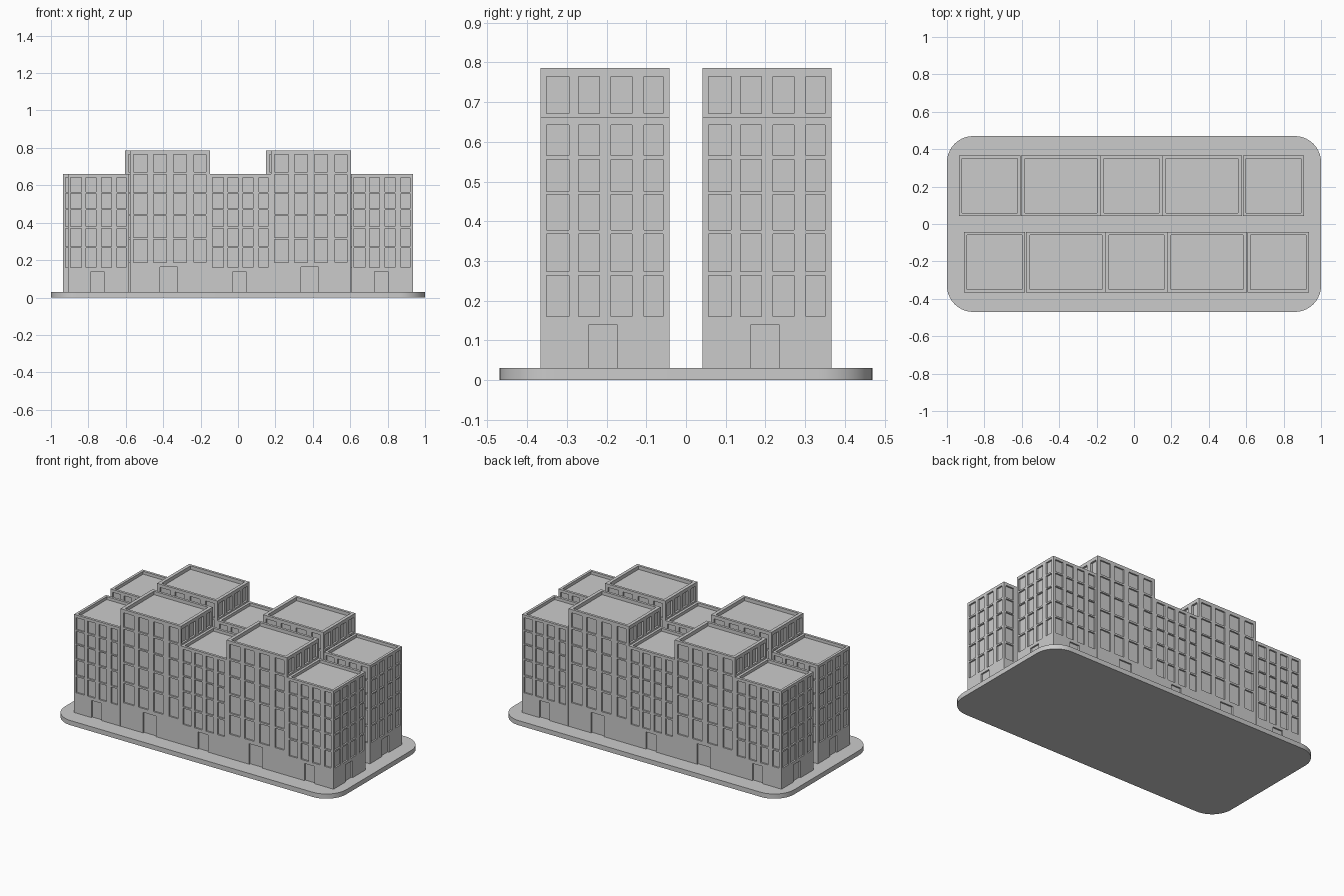
import bpy, bmesh, math
from mathutils import Matrix

if "Cube" in bpy.data.objects:
    bpy.data.objects.remove(bpy.data.objects["Cube"])

# openings as fractions of a facade, seen from outside
COLS = [(.045, .222), (.295, .457), (.545, .708), (.803, .95)]
ROWS = [(.208, .371), (.387, .537), (.553, .693), (.705, .832), (.848, .971)]
OPENINGS = [(a, b, c, d) for a, b in COLS for c, d in ROWS] + [(.375, .592, 0, .176)]
DEPTH = .03


def block_mesh():
    """Unit apartment block: four recessed facades and a roof with a parapet."""
    bm = bmesh.new()
    us = sorted({0, 1} | {v for o in OPENINGS for v in o[:2]})
    zs = sorted({0, 1} | {v for o in OPENINGS for v in o[2:]})

    def depth(i, j):
        u, z = (us[i] + us[i + 1]) / 2, (zs[j] + zs[j + 1]) / 2
        return DEPTH if any(a < u < b and c < z < d for a, b, c, d in OPENINGS) else 0

    for k in range(4):
        rot = Matrix.Rotation(k * math.pi / 2, 4, 'Z')

        def quad(*pts):
            bm.faces.new([bm.verts.new(rot @ Matrix.Translation((u - .5, d - .5, z)).translation)
                          for u, d, z in pts])

        # facade cells, window and door reveals
        for i in range(len(us) - 1):
            for j in range(len(zs) - 1):
                a, b, c, e = us[i], us[i + 1], zs[j], zs[j + 1]
                d = depth(i, j)
                quad((a, d, c), (b, d, c), (b, d, e), (a, d, e))
                if i + 2 < len(us) and depth(i + 1, j) != d:
                    n = depth(i + 1, j)
                    quad((b, d, c), (b, n, c), (b, n, e), (b, d, e))
                if j + 2 < len(zs) and depth(i, j + 1) != d:
                    n = depth(i, j + 1)
                    quad((a, d, e), (b, d, e), (b, n, e), (a, n, e))
        # parapet rim and its inner wall
        r, f = .05, .97
        quad((0, 0, 1), (1, 0, 1), (1 - r, r, 1), (r, r, 1))
        quad((r, r, 1), (1 - r, r, 1), (1 - r, r, f), (r, r, f))
    # roof deck
    bm.faces.new([bm.verts.new((x * .45, y * .45, .97))
                  for x, y in ((-1, -1), (1, -1), (1, 1), (-1, 1))])
    bmesh.ops.remove_doubles(bm, verts=bm.verts, dist=1e-5)
    bmesh.ops.recalc_face_normals(bm, faces=bm.faces)
    me = bpy.data.meshes.new("apartment_block")
    bm.to_mesh(me)
    bm.free()
    return me


# rounded ground slab
bm = bmesh.new()
R, N = .14, 10
pts = []
for q, (sx, sy) in enumerate(((1, 1), (-1, 1), (-1, -1), (1, -1))):
    for i in range(N + 1):
        t = (q + i / N) * math.pi / 2
        pts.append((sx * (1 - R) + R * math.cos(t), sy * (.47 - R) + R * math.sin(t), 0))
face = bm.faces.new([bm.verts.new(p) for p in pts])
top = bmesh.ops.extrude_face_region(bm, geom=[face])
bmesh.ops.translate(bm, vec=(0, 0, .03),
                    verts=[v for v in top['geom'] if isinstance(v, bmesh.types.BMVert)])
bmesh.ops.recalc_face_normals(bm, faces=bm.faces)
me = bpy.data.meshes.new("ground_slab")
bm.to_mesh(me)
bm.free()
slab = bpy.data.objects.new("ground_slab", me)
bpy.context.collection.objects.link(slab)
bpy.context.view_layer.objects.active = slab
slab.select_set(True)
bpy.ops.object.shade_smooth_by_angle(angle=math.radians(30))

# front row of low and tall blocks; the back row is the same turned half round
mesh = block_mesh()
SPANS = [(-.909, -.582), (-.578, -.15), (-.15, .176), (.176, .604), (.606, .936)]
for row, sign in (("front", 1), ("back", -1)):
    for i, (a, b) in enumerate(SPANS):
        tall = i % 2 == 1
        ob = bpy.data.objects.new(f"{row}_{'tall' if tall else 'low'}_block_{i + 1}", mesh)
        ob.location = (sign * (a + b) / 2, -sign * .204, .029)
        ob.scale = (b - a, .325, .757 if tall else .632)
        ob.rotation_euler.z = 0 if sign == 1 else math.pi
        bpy.context.collection.objects.link(ob)
